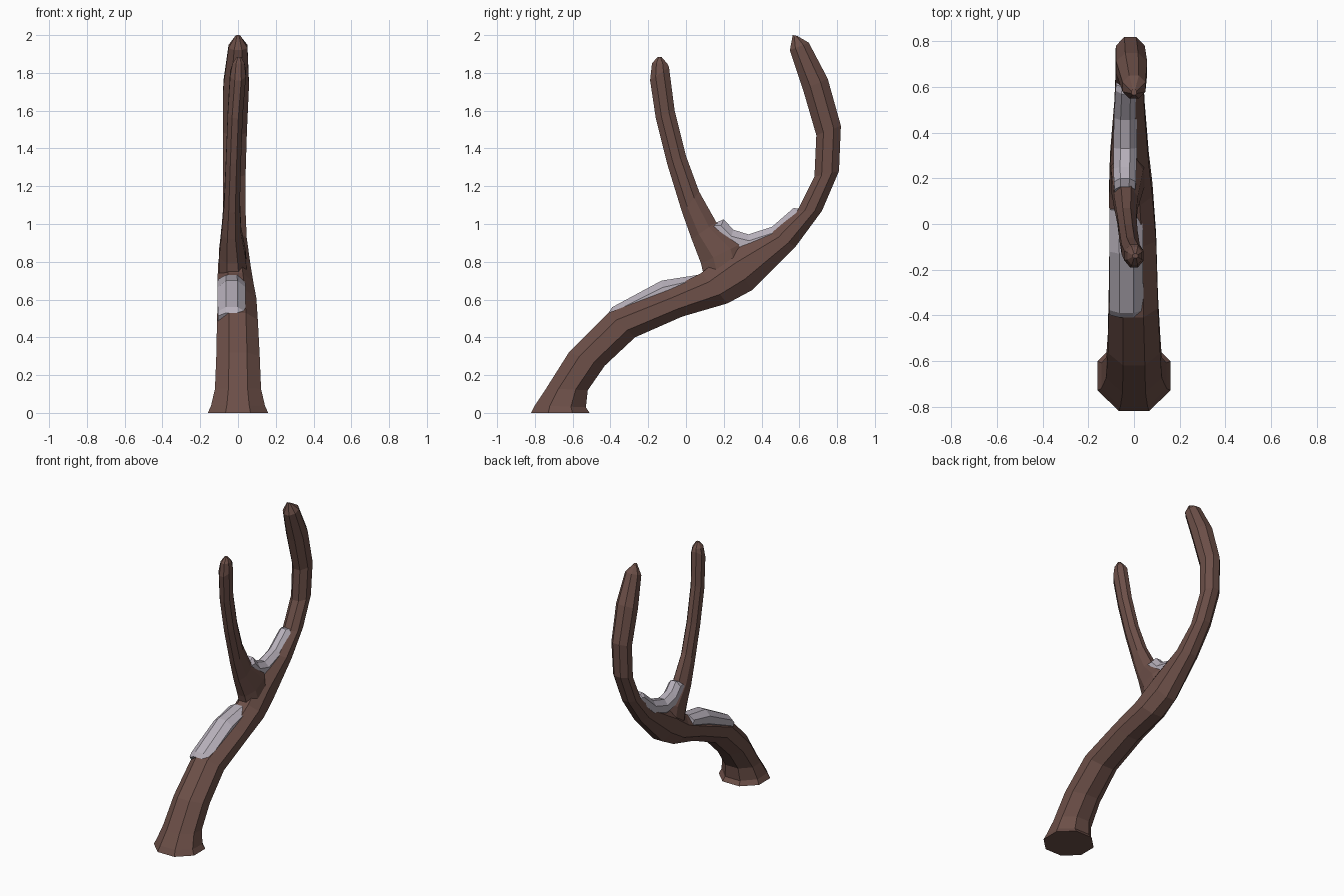
import bpy, bmesh
from math import pi, cos, sin
from mathutils import Vector


def material(name, color):
    m = bpy.data.materials.new(name)
    m.diffuse_color = (*color, 1)
    return m


def loft(name, rings, mat, sides=8):
    """Each ring: lower edge (y, z), upper edge (y, z), centre x, half width."""
    bm = bmesh.new()
    loops = []
    s = 1 / cos(pi / sides)
    for ly, lz, uy, uz, cx, hw in rings:
        mid = Vector((cx, (ly + uy) / 2, (lz + uz) / 2))
        up = Vector((0, uy - ly, uz - lz)) / 2
        side = Vector((hw, 0, 0))
        angles = [(i + 0.5) * 2 * pi / sides for i in range(sides)]
        loops.append([bm.verts.new(mid + up * (cos(t) * s) + side * (sin(t) * s))
                      for t in angles])
    for a, b in zip(loops, loops[1:]):
        for i in range(sides):
            j = (i + 1) % sides
            bm.faces.new((a[i], a[j], b[j], b[i]))
    bm.faces.new(loops[0])
    bm.faces.new(loops[-1])
    bmesh.ops.recalc_face_normals(bm, faces=bm.faces)
    me = bpy.data.meshes.new(name)
    bm.to_mesh(me)
    bm.free()
    me.materials.append(mat)
    ob = bpy.data.objects.new(name, me)
    bpy.context.collection.objects.link(ob)
    return ob


bark = material("bark", (0.15, 0.078, 0.064))
snow = material("snow", (0.48, 0.44, 0.50))

# Leaning trunk that sweeps up into the long limb
loft("trunk", [
    (-0.51, 0.00, -0.82, 0.00, 0.000, 0.160),
    (-0.53, 0.03, -0.80, 0.04, 0.000, 0.143),
    (-0.52, 0.12, -0.74, 0.13, 0.000, 0.122),
    (-0.43, 0.25, -0.62, 0.32, 0.000, 0.115),
    (-0.27, 0.40, -0.41, 0.53, -0.003, 0.108),
    (-0.02, 0.51, -0.10, 0.65, -0.005, 0.102),
    (0.22, 0.58, 0.08, 0.74, -0.014, 0.095),
    (0.35, 0.65, 0.22, 0.85, -0.020, 0.085),
    (0.58, 0.88, 0.45, 0.95, -0.020, 0.066),
    (0.72, 1.07, 0.59, 1.07, -0.020, 0.060),
    (0.81, 1.28, 0.68, 1.25, -0.020, 0.060),
    (0.82, 1.52, 0.69, 1.47, -0.016, 0.063),
    (0.75, 1.77, 0.62, 1.71, -0.010, 0.068),
    (0.65, 1.96, 0.55, 1.92, 0.000, 0.050),
    (0.59, 1.995, 0.565, 2.00, 0.000, 0.012),
], bark)

# Short branch forking off the trunk
loft("branch", [
    (0.34, 0.76, 0.10, 0.70, -0.025, 0.075),
    (0.30, 0.90, 0.08, 0.79, -0.030, 0.070),
    (0.16, 1.01, 0.03, 0.92, -0.035, 0.052),
    (0.07, 1.17, -0.02, 1.06, -0.032, 0.042),
    (0.00, 1.36, -0.10, 1.32, -0.024, 0.040),
    (-0.06, 1.60, -0.16, 1.56, -0.015, 0.040),
    (-0.09, 1.83, -0.19, 1.76, 0.000, 0.042),
    (-0.10, 1.85, -0.18, 1.85, 0.003, 0.032),
    (-0.13, 1.885, -0.15, 1.885, 0.005, 0.012),
], bark)

# Snow lying on the trunk
loft("trunk_snow", [
    (-0.37, 0.47, -0.41, 0.53, -0.033, 0.074),
    (-0.35, 0.48, -0.39, 0.56, -0.033, 0.074),
    (-0.10, 0.58, -0.13, 0.70, -0.034, 0.074),
    (0.07, 0.65, 0.06, 0.73, -0.035, 0.072),
], snow)

# Snow caught in the fork
loft("fork_snow", [
    (0.12, 0.95, 0.165, 1.01, -0.040, 0.045),
    (0.15, 0.91, 0.20, 1.025, -0.040, 0.048),
    (0.22, 0.85, 0.25, 0.97, -0.040, 0.050),
    (0.34, 0.83, 0.33, 0.945, -0.038, 0.052),
    (0.49, 0.88, 0.455, 0.985, -0.038, 0.050),
    (0.62, 1.00, 0.57, 1.085, -0.035, 0.046),
    (0.64, 1.05, 0.60, 1.08, -0.035, 0.044),
], snow)
